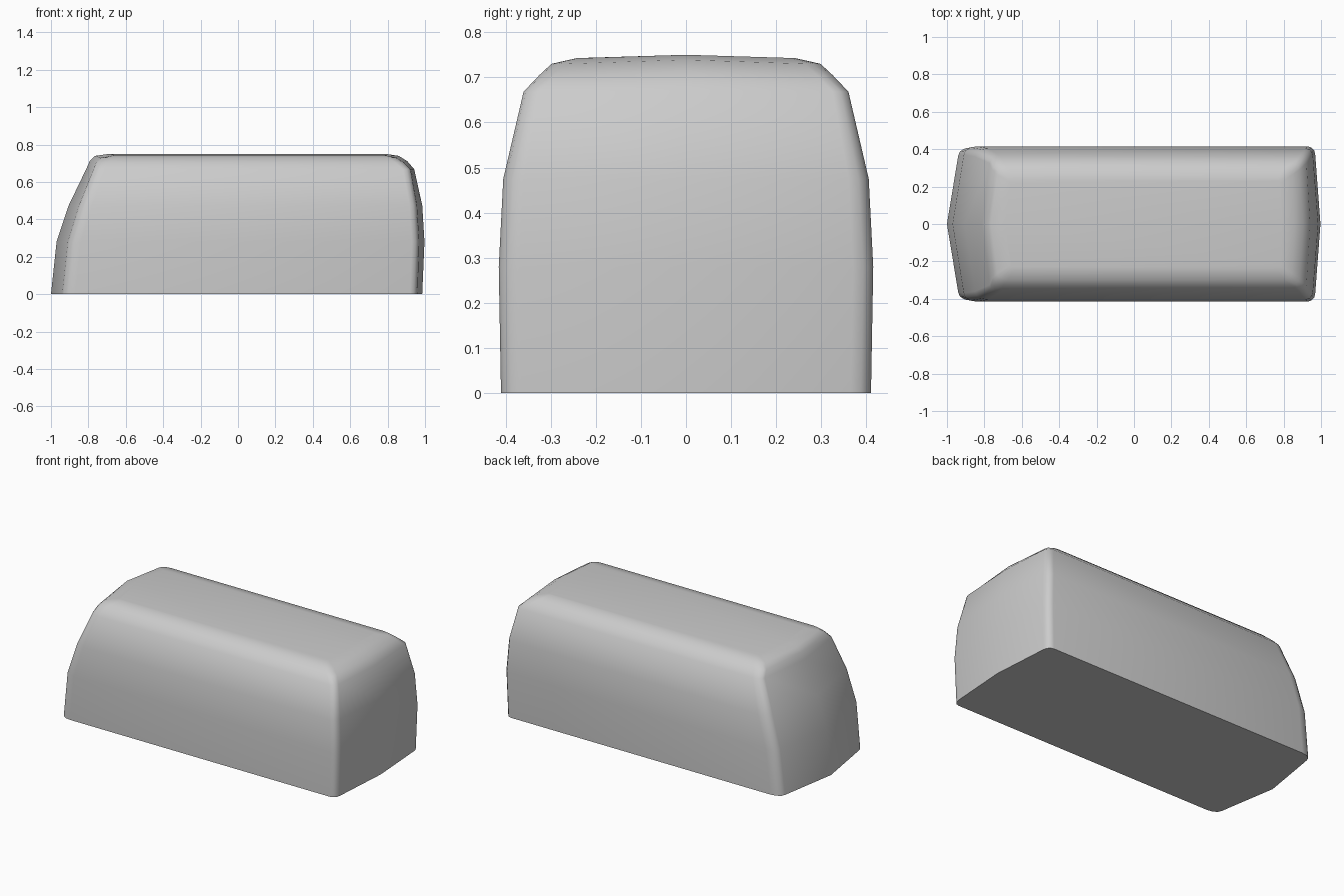
import bpy, bmesh, math

if "Cube" in bpy.data.objects:
    bpy.data.objects.remove(bpy.data.objects["Cube"])

# One flat grey for the whole shell
grey = bpy.data.materials.new("light_grey")
grey.diffuse_color = (0.6, 0.6, 0.6, 1)
grey.use_nodes = True
grey.node_tree.nodes["Principled BSDF"].inputs["Base Color"].default_value = grey.diffuse_color

# Horizontal sections: z, nose x, nose bow, half width, tail x, tail bow,
# nose corner length, tail corner length, corner depth in y, centre rise
LEVELS = [
    (0.000, -1.000, 0.060, 0.410, 0.985, 0.025, 0.070, 0.040, 0.045, 0.000),
    (0.280, -0.970, 0.060, 0.415, 0.997, 0.028, 0.070, 0.040, 0.045, 0.000),
    (0.475, -0.905, 0.055, 0.405, 0.985, 0.028, 0.070, 0.040, 0.045, 0.000),
    (0.668, -0.812, 0.040, 0.360, 0.942, 0.020, 0.060, 0.040, 0.035, 0.000),
    (0.705, -0.793, 0.035, 0.325, 0.905, 0.020, 0.060, 0.045, 0.035, 0.006),
    (0.730, -0.765, 0.035, 0.298, 0.860, 0.015, 0.060, 0.045, 0.035, 0.009),
    (0.743, -0.690, 0.030, 0.240, 0.790, 0.005, 0.030, 0.020, 0.020, 0.007),
]


def section(z, xl, bl, w, xr, br, cl, cr, cy, rise):
    """Closed ring with bowed ends and rounded corners."""
    def corner(x, dx):
        pts = []
        for i in range(4):
            a = math.radians(30 * i)
            pts.append((x + dx * (1 - math.cos(a)), w - cy + cy * math.sin(a), z))
        return pts
    left = corner(xl + bl, cl)
    right = corner(xr - br, -cr)[::-1]
    half = left + right
    mirrored = [(x, -y, zz) for x, y, zz in reversed(half)]
    return [(xl, 0, z + rise)] + half + [(xr, 0, z + rise)] + mirrored


# Loft the sections into the van body
bm = bmesh.new()
rings = [[bm.verts.new(p) for p in section(*lv)] for lv in LEVELS]
n = len(rings[0])
for lo, hi in zip(rings, rings[1:]):
    for i in range(n):
        j = (i + 1) % n
        bm.faces.new((lo[i], lo[j], hi[j], hi[i]))

# Floor, and a crowned roof split along its centre line
bm.faces.new(rings[0])
top = rings[-1]
mid = n // 2
bm.faces.new(top[:mid + 1])
bm.faces.new(top[mid:] + [top[0]])
bmesh.ops.recalc_face_normals(bm, faces=bm.faces)

mesh = bpy.data.meshes.new("van_body")
bm.to_mesh(mesh)
bm.free()
mesh.materials.append(grey)
body = bpy.data.objects.new("van_body", mesh)
bpy.context.collection.objects.link(body)
bpy.context.view_layer.objects.active = body
body.select_set(True)
bpy.ops.object.shade_smooth_by_angle(angle=math.radians(40))
